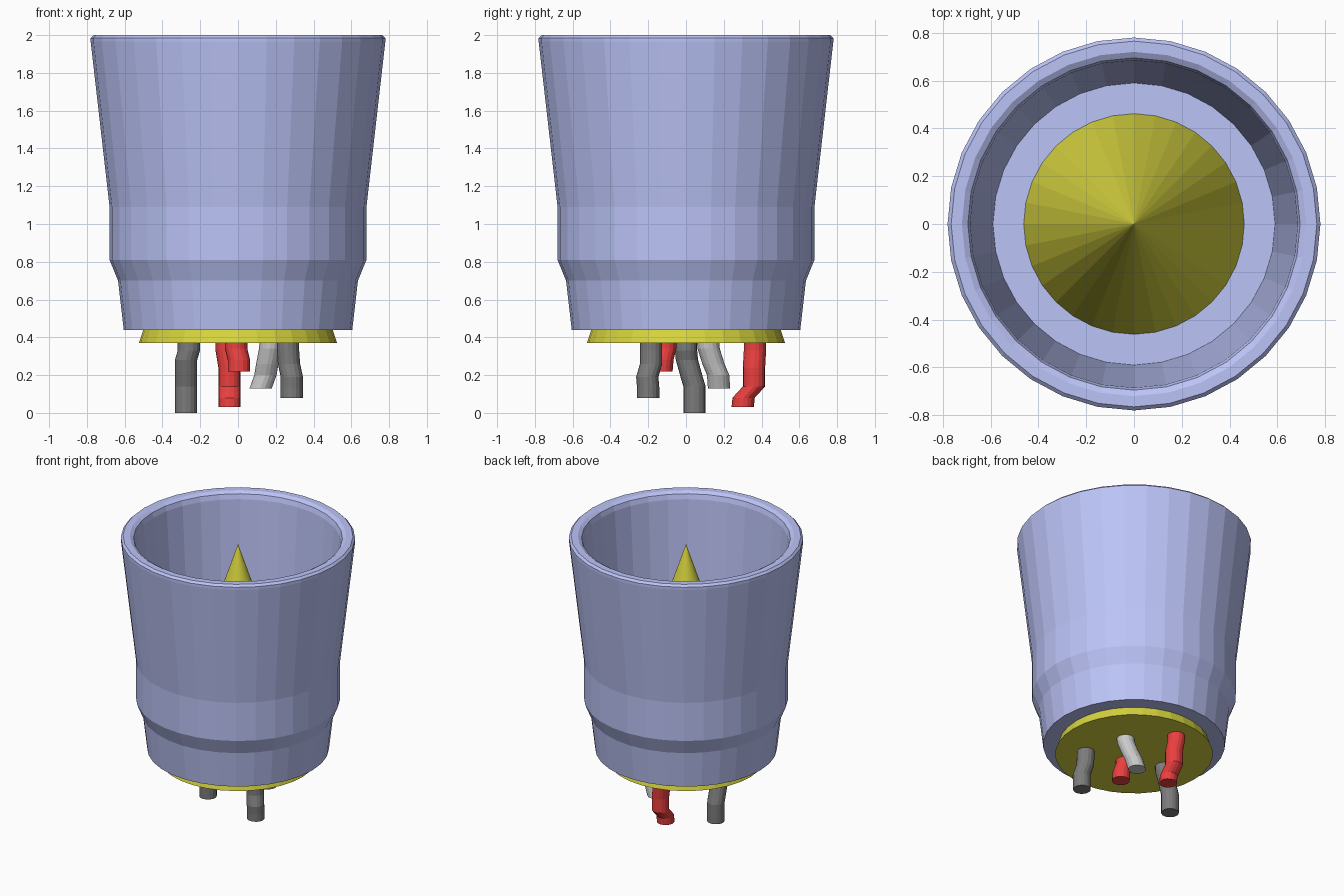
import bpy, bmesh
from math import cos, sin, tau

if "Cube" in bpy.data.objects:
    bpy.data.objects.remove(bpy.data.objects["Cube"])


def material(name, rgb):
    m = bpy.data.materials.new(name)
    m.diffuse_color = (*rgb, 1)
    m.use_nodes = True
    m.node_tree.nodes["Principled BSDF"].inputs["Base Color"].default_value = m.diffuse_color
    return m


def loft(name, rings, sides, mat):
    """Stack horizontal discs (x, y, z, radius) into a closed solid; radius 0 gives a point."""
    bm = bmesh.new()
    loops = []
    for x, y, z, r in rings:
        n = sides if r > 0 else 1
        loops.append([bm.verts.new((x + r * cos(tau * i / sides), y + r * sin(tau * i / sides), z))
                      for i in range(n)])
    for a, b in zip(loops, loops[1:]):
        for i in range(sides):
            j = (i + 1) % sides
            if len(b) == 1:
                bm.faces.new((a[i], a[j], b[0]))
            else:
                bm.faces.new((a[i], a[j], b[j], b[i]))
    for cap in (loops[0], loops[-1]):
        if len(cap) > 1:
            bm.faces.new(cap)
    bmesh.ops.recalc_face_normals(bm, faces=bm.faces)
    me = bpy.data.meshes.new(name)
    bm.to_mesh(me)
    bm.free()
    me.materials.append(mat)
    ob = bpy.data.objects.new(name, me)
    bpy.context.collection.objects.link(ob)
    return ob


blue = material("blue", (0.50, 0.55, 0.93))
yellow = material("yellow", (0.68, 0.66, 0.05))
dark = material("dark", (0.2, 0.2, 0.2))
red = material("red", (0.83, 0.05, 0.05))
white = material("white", (0.88, 0.86, 0.86))

# Cup: outer wall up, rounded rim, inner wall down to the floor
profile = [(0.605, 0.44), (0.635, 0.70), (0.68, 0.81), (0.68, 1.09),
           (0.78, 1.965), (0.78, 1.985), (0.765, 2.0), (0.72, 2.0),
           (0.695, 1.985), (0.685, 1.95), (0.59, 0.56)]
loft("cup_shell", [(0, 0, z, r) for r, z in profile], 32, blue)

# Tall cone standing through the cup floor
loft("centre_cone", [(0, 0, 0.37, 0.525), (0, 0, 1.94, 0)], 32, yellow)

# Bent wires hanging from the base of the cone
wires = [
    ("dark_wire_left", dark, [(-0.26, 0, 0.40), (-0.26, 0, 0.33), (-0.275, 0.005, 0.28),
                              (-0.275, 0.03, 0.19), (-0.275, 0.045, 0.14), (-0.275, 0.045, 0)]),
    ("dark_wire_right", dark, [(0.265, -0.185, 0.40), (0.265, -0.185, 0.33), (0.27, -0.185, 0.26),
                               (0.285, -0.205, 0.19), (0.285, -0.20, 0.13), (0.285, -0.20, 0.08)]),
    ("red_wire_long", red, [(-0.06, 0.365, 0.40), (-0.06, 0.365, 0.33), (-0.045, 0.36, 0.24),
                            (-0.045, 0.36, 0.14), (-0.045, 0.305, 0.08), (-0.045, 0.30, 0.03)]),
    ("red_wire_short", red, [(-0.01, -0.11, 0.40), (-0.01, -0.11, 0.34),
                             (0.005, -0.125, 0.28), (0.005, -0.13, 0.22)]),
    ("white_wire", white, [(0.175, 0.115, 0.40), (0.17, 0.12, 0.34), (0.155, 0.145, 0.26),
                           (0.145, 0.17, 0.20), (0.12, 0.175, 0.13)]),
]
for name, mat, path in wires:
    loft(name, [(*p, 0.059) for p in path], 16, mat)
